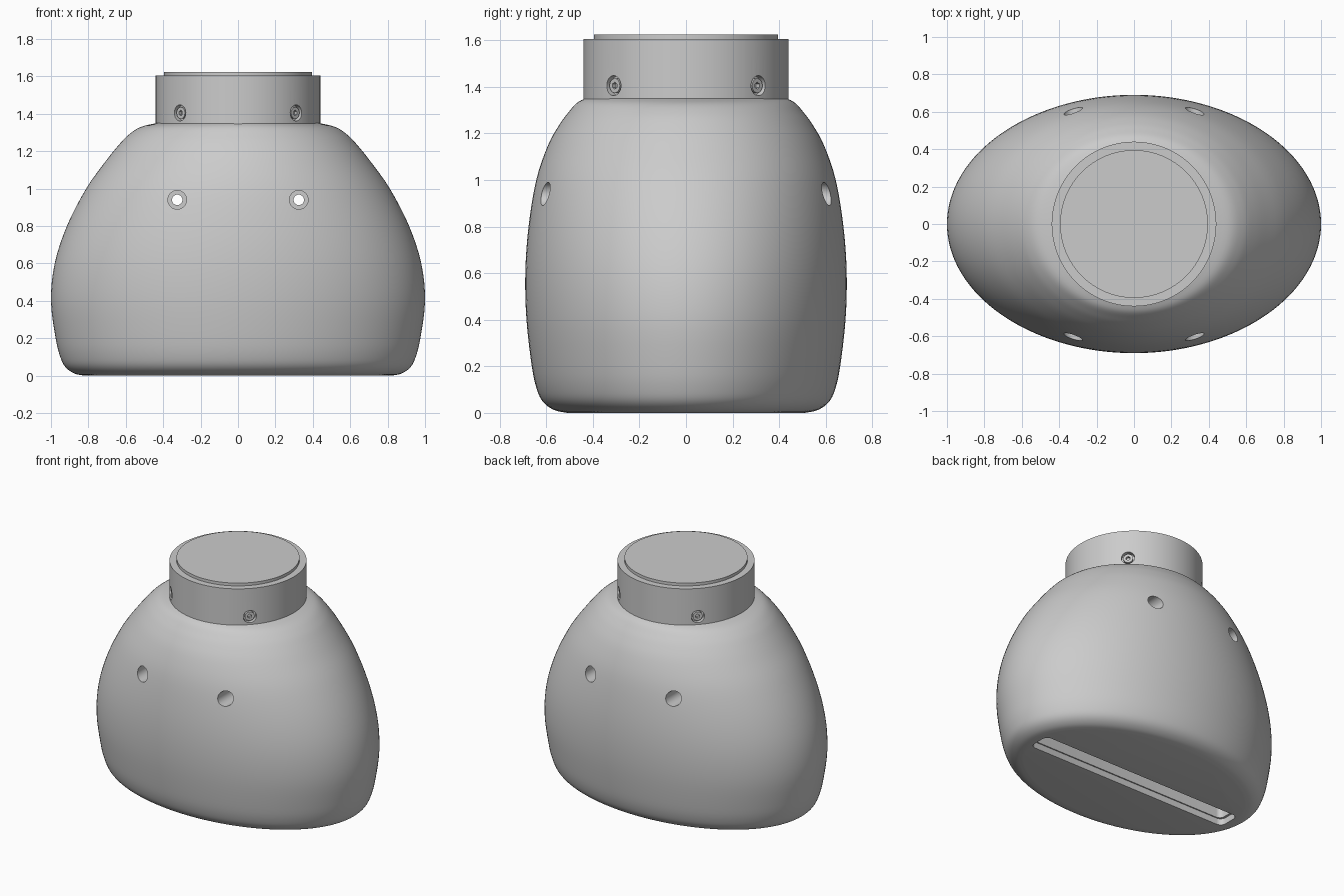
import bpy, bmesh, math
from mathutils import Matrix, Vector

if "Cube" in bpy.data.objects:
    bpy.data.objects.remove(bpy.data.objects["Cube"])


def make_object(name, bm):
    bmesh.ops.recalc_face_normals(bm, faces=bm.faces)
    mesh = bpy.data.meshes.new(name)
    bm.to_mesh(mesh)
    bm.free()
    obj = bpy.data.objects.new(name, mesh)
    bpy.context.collection.objects.link(obj)
    return obj


def cylinder(name, radius, depth, centre, axis=(0, 0, 1), sides=32):
    bm = bmesh.new()
    turn = Vector(axis).to_track_quat('Z', 'Y').to_matrix().to_4x4()
    bmesh.ops.create_cone(bm, cap_ends=True, segments=sides, radius1=radius,
                          radius2=radius, depth=depth,
                          matrix=Matrix.Translation(centre) @ turn)
    return make_object(name, bm)


def smooth(obj, angle=35):
    bpy.ops.object.select_all(action='DESELECT')
    obj.select_set(True)
    bpy.context.view_layer.objects.active = obj
    bpy.ops.object.shade_smooth_by_angle(angle=math.radians(angle))


def cut(obj, cutters):
    bpy.context.view_layer.objects.active = obj
    for c in cutters:
        mod = obj.modifiers.new("cut", 'BOOLEAN')
        mod.operation, mod.solver, mod.object = 'DIFFERENCE', 'EXACT', c
        bpy.ops.object.modifier_apply(modifier=mod.name)
        bpy.data.objects.remove(c)


def spline(points, steps):
    """Smooth curve through all the points."""
    p = [Vector(q) for q in points]
    p = [2 * p[0] - p[1]] + p + [2 * p[-1] - p[-2]]
    out = []
    for i in range(1, len(p) - 2):
        m0 = (p[i + 1] - p[i - 1]) / 2
        m1 = (p[i + 2] - p[i]) / 2
        for s in range(steps):
            t = s / steps
            out.append((2*t**3 - 3*t*t + 1) * p[i] + (t**3 - 2*t*t + t) * m0
                       + (3*t*t - 2*t**3) * p[i + 1] + (t**3 - t*t) * m1)
    return out + [p[-2]]


# Body: oval sections (height, half width, half depth) turning into a circle
sections = [(0, .82, .51), (.012, .875, .565), (.045, .922, .612),
            (.1, .95, .64), (.2, .975, .662), (.4, 1, .685), (.6, .98, .69),
            (.8, .915, .676), (1, .812, .643), (1.15, .705, .592),
            (1.24, .632, .542), (1.29, .582, .505), (1.33, .52, .47),
            (1.352, .43, .43)]
N = 128
bm = bmesh.new()
rings = []
for z, a, b in spline(sections, 4):
    rings.append([bm.verts.new((a * math.cos(2 * math.pi * i / N),
                                b * math.sin(2 * math.pi * i / N), z))
                  for i in range(N)])
for lo, hi in zip(rings, rings[1:]):
    for i in range(N):
        j = (i + 1) % N
        bm.faces.new((lo[i], lo[j], hi[j], hi[i]))
bm.faces.new(rings[0])
bm.faces.new(rings[-1])
body = make_object("body", bm)


def rounded_slot(name, hx, hy, r, z0, z1):
    bm = bmesh.new()
    pts = []
    for k, (sx, sy) in enumerate([(1, 1), (-1, 1), (-1, -1), (1, -1)]):
        for s in range(7):
            t = math.pi / 2 * (k + s / 6)
            pts.append(bm.verts.new((sx * (hx - r) + r * math.cos(t),
                                     sy * (hy - r) + r * math.sin(t), z0)))
    face = bm.faces.new(pts)
    top = bmesh.ops.extrude_face_region(bm, geom=[face])
    bmesh.ops.translate(bm, vec=(0, 0, z1 - z0),
                        verts=[v for v in top["geom"] if isinstance(v, bmesh.types.BMVert)])
    return make_object(name, bm)


# Stepped through holes front to back, and the long slot underneath
cutters = [rounded_slot("slot_rim", .8, .08, .04, -.1, .045),
           rounded_slot("slot_deep", .785, .072, .035, -.05, .32)]
for x in (-.325, .325):
    cutters.append(cylinder("through_hole", .028, 2, (x, 0, .94), (0, 1, 0)))
    for s in (-1, 1):
        cutters.append(cylinder("counterbore", .05, .4, (x, s * .65, .94), (0, 1, 0)))
cut(body, cutters)
smooth(body)

# Collar with four screw recesses, and its raised cap disc
collar = cylinder("collar", .44, .27, (0, 0, 1.47), sides=128)
directions = [Vector((math.cos(t), math.sin(t), 0))
              for t in (math.radians(45 + 90 * k) for k in range(4))]
cut(collar, [cylinder("recess", .043, .1, d * .46 + Vector((0, 0, 1.405)), d)
             for d in directions])
smooth(collar)
smooth(cylinder("cap_disc", .395, .04, (0, 0, 1.605), sides=128))

# Set screws with hexagonal sockets
for k, d in enumerate(directions):
    screw = cylinder(f"set_screw_{k + 1}", .031, .04, d * .413 + Vector((0, 0, 1.405)), d)
    cut(screw, [cylinder("socket", .015, .04, d * .433 + Vector((0, 0, 1.405)), d, 6)])
    smooth(screw)
